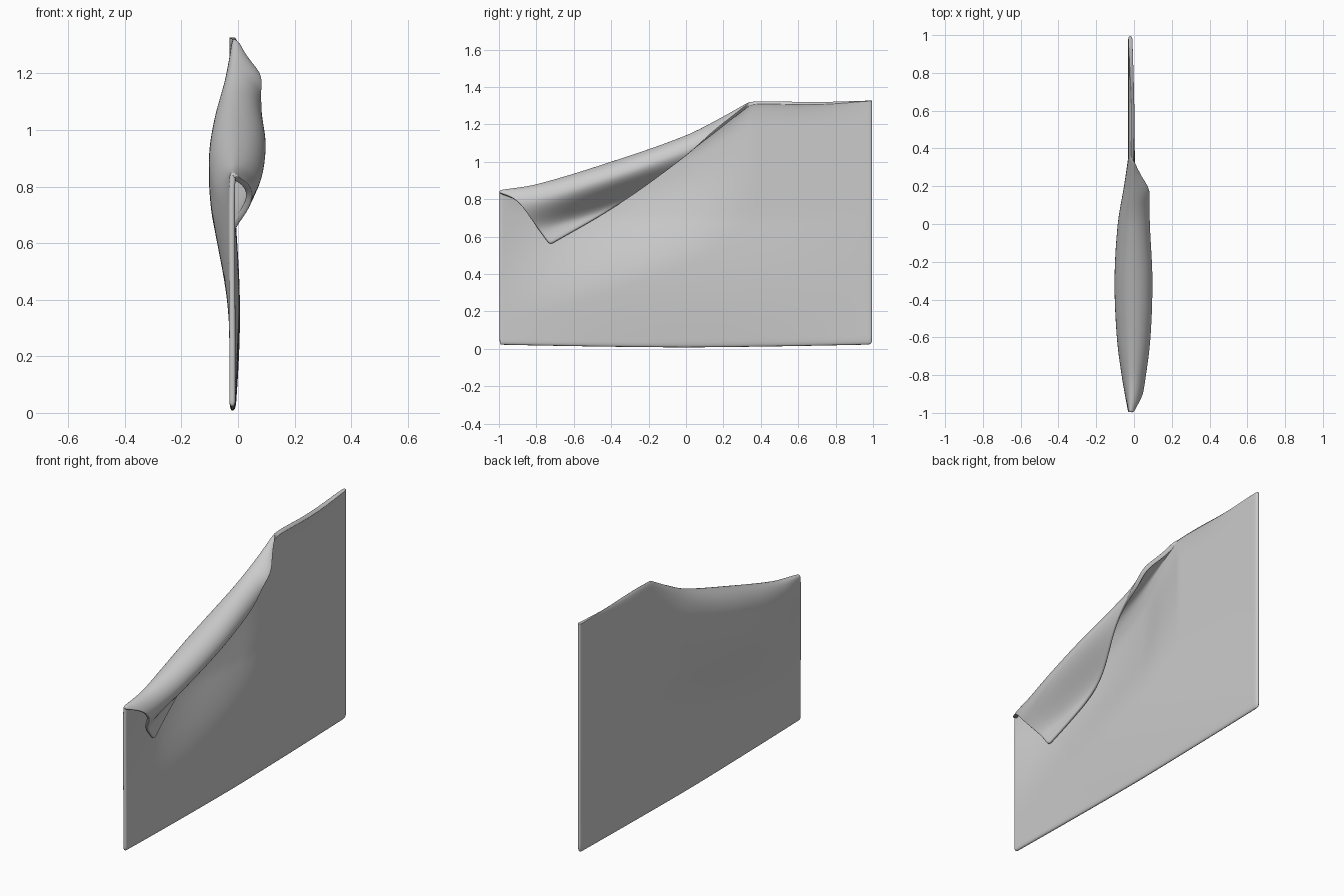
import bpy, bmesh, math

if "Cube" in bpy.data.objects:
    bpy.data.objects.remove(bpy.data.objects["Cube"])


def curve(points):
    """Smooth Hermite interpolation through (y, value) points."""
    def slope(i):
        a, b = points[max(i - 1, 0)], points[min(i + 1, len(points) - 1)]
        return (b[1] - a[1]) / (b[0] - a[0])

    def f(y):
        y = min(max(y, points[0][0]), points[-1][0])
        for i in range(len(points) - 1):
            (y0, v0), (y1, v1) = points[i], points[i + 1]
            if y <= y1:
                h = y1 - y0
                t = (y - y0) / h
                return (v0 * (1 + 2 * t) * (1 - t) ** 2 + slope(i) * h * t * (1 - t) ** 2
                        + v1 * t * t * (3 - 2 * t) + slope(i + 1) * h * t * t * (t - 1))
        return points[-1][1]
    return f


def smooth(a, b, v):
    t = min(max((v - a) / (b - a), 0), 1)
    return t * t * (3 - 2 * t)


def bulge(d, r):
    """Quarter-round rise away from the fold crest."""
    return math.sqrt(max(0, 1 - (1 - min(d / r, 1)) ** 2))


# Sheet outline, fold crest, flap edges and roll widths along y
FOLD, TIP = 0.35, -0.73
crest_fold = curve([(-1, .838), (-.8, .87), (-.4, .99), (0, 1.13), (.2, 1.23), (.35, 1.315)])
crest_flat = curve([(.35, 1.315), (.42, 1.318), (.7, 1.314), (1, 1.328)])
short_edge = curve([(-1, .832), (-.93, .805), (-.88, .765), (-.8, .65), (TIP, .555)])
long_edge = curve([(TIP, .555), (-.4, .748), (0, 1.035), (.2, 1.198), (.35, 1.315)])
back = curve([(-1, 0), (-.8, .035), (-.6, .06), (-.3, .072), (0, .055), (.2, .022), (.35, 0)])
front = curve([(-1, -.003), (-.93, .03), (-.8, .054), (-.6, .078), (-.3, .088), (0, .074),
               (.1, .074), (.19, .088), (.27, .045), (.35, 0)])
ridge = curve([(-1, -.018), (-.6, .0), (-.2, .0), (.35, -.006), (.6, -.004), (1, -.02)])


def crest(y):
    return crest_fold(y) if y <= FOLD else crest_flat(y)


def body_x(y, z):
    d = max(crest(y) - z, 0)
    base = -.02 + .016 * math.cos(math.pi * y / 2) * math.sin(math.pi * min(max(z, 0) / .7, 1))
    k = bulge(d, .13)
    x = ridge(y) + (base - back(y) - ridge(y)) * k
    return x + back(y) * smooth(.17, .68, d)


def flap_x(y, d):
    peak = ridge(y) + (front(y) - ridge(y)) * bulge(d, .08)
    rest = body_x(y, crest(y) - d) + .027
    w = smooth(.07, .25, d)
    return max(peak + (rest - peak) * w, rest if d > .08 else -1)


def span(a, b, n):
    return [a + (b - a) * i / n for i in range(n)]


ys = span(-1, TIP, 14) + span(TIP, FOLD, 44) + span(FOLD, 1, 20) + [1]
BODY, FLAP = 40, 18
bm = bmesh.new()
columns = []
for y in ys:
    y = min(max(y, -1), 1)
    top, bottom = crest(y), .006 + .015 * abs(y) ** 1.5
    col = []
    # Standing sheet from the bottom edge to the crest
    for j in range(BODY + 1):
        z = top - (top - bottom) * (1 - j / BODY) ** 1.7
        col.append(bm.verts.new((body_x(y, z), y * .997, z)))
    # Turned-over corner from the crest to the flap edge
    if y <= FOLD + 1e-6:
        depth = max(top - (short_edge(y) if y < TIP else long_edge(y)), 0)
        for j in range(1, FLAP + 1):
            d = depth * (j / FLAP) ** 1.6
            col.append(bm.verts.new((flap_x(y, d), y * .997, top - d)))
    columns.append(col)
for a, b in zip(columns, columns[1:]):
    for j in range(min(len(a), len(b)) - 1):
        bm.faces.new((a[j], b[j], b[j + 1], a[j + 1]))
bmesh.ops.remove_doubles(bm, verts=bm.verts, dist=.0012)
bmesh.ops.recalc_face_normals(bm, faces=bm.faces)

mesh = bpy.data.meshes.new("folded_sheet")
bm.to_mesh(mesh)
bm.free()
sheet = bpy.data.objects.new("folded_sheet", mesh)
bpy.context.collection.objects.link(sheet)
bpy.context.view_layer.objects.active = sheet
sheet.select_set(True)

# Thickness and soft rounded edges
solid = sheet.modifiers.new("thickness", 'SOLIDIFY')
solid.thickness = .022
solid.offset = 0
soft = sheet.modifiers.new("soft", 'SUBSURF')
soft.levels = soft.render_levels = 2
bpy.ops.object.shade_smooth()
